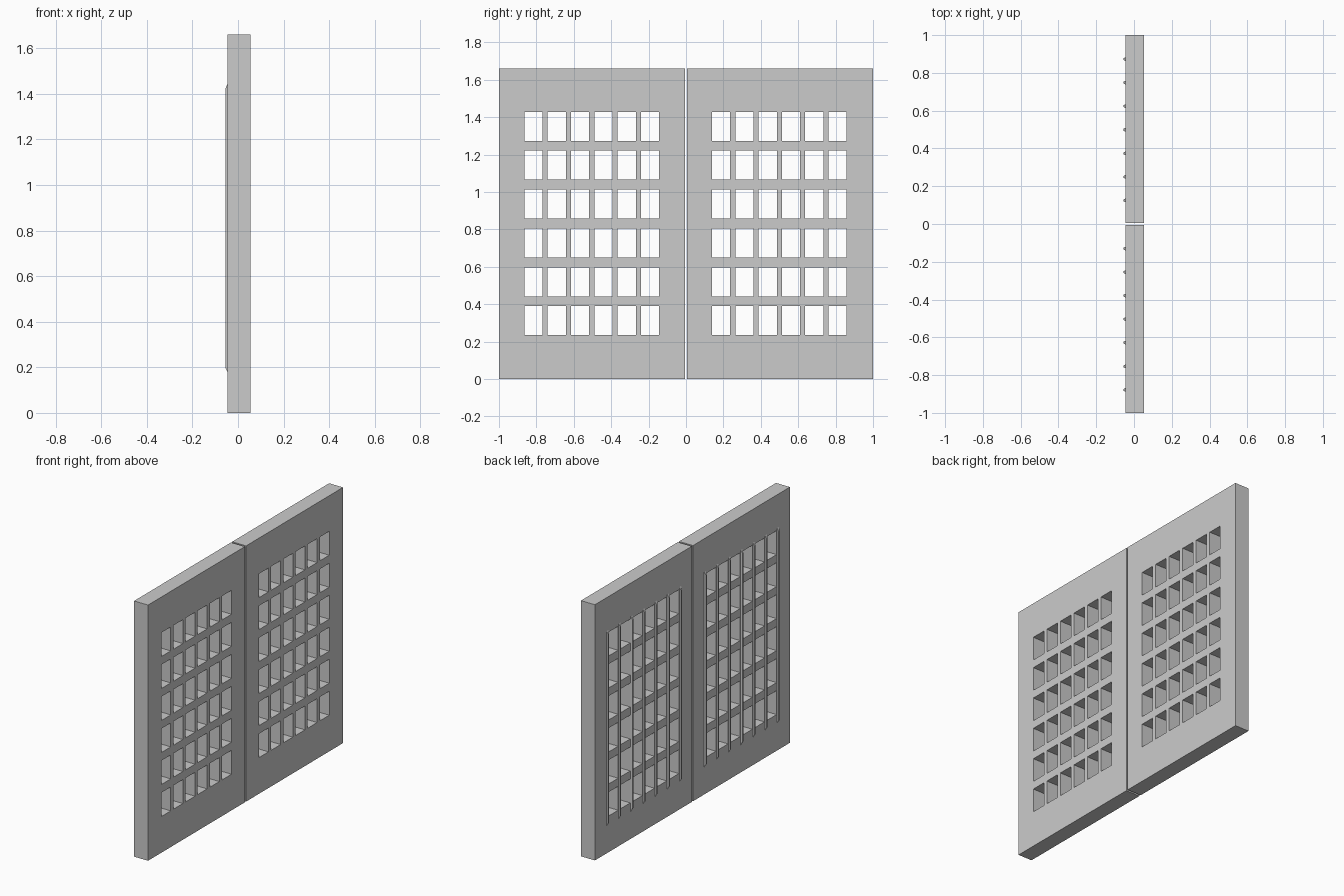
import bpy, bmesh
from mathutils import Vector

if "Cube" in bpy.data.objects:
    bpy.data.objects.remove(bpy.data.objects["Cube"])

X_BACK, X_FRONT = -0.046, 0.054
HEIGHT = 1.66
COLS, ROWS = 6, 6
HOLE_W, PITCH_Y = 0.097, 0.1246
HOLE_H, PITCH_Z = 0.155, 0.2077
HOLE_Z0 = 0.235


def finish(name, bm):
    bmesh.ops.recalc_face_normals(bm, faces=bm.faces)
    mesh = bpy.data.meshes.new(name)
    bm.to_mesh(mesh)
    bm.free()
    obj = bpy.data.objects.new(name, mesh)
    bpy.context.collection.objects.link(obj)
    return obj


def cuts(start, end, first, size, pitch, count):
    vals = [start]
    for i in range(count):
        vals += [first + i * pitch, first + i * pitch + size]
    return vals + [end]


# Door leaf: a flat grid with window cells left out, extruded to thickness
def door_leaf(name, y0, y1, hole_y0):
    ys = cuts(y0, y1, hole_y0, HOLE_W, PITCH_Y, COLS)
    zs = cuts(0, HEIGHT, HOLE_Z0, HOLE_H, PITCH_Z, ROWS)
    bm = bmesh.new()
    grid = [[bm.verts.new((X_BACK, y, z)) for z in zs] for y in ys]
    for i in range(len(ys) - 1):
        for j in range(len(zs) - 1):
            if i % 2 and j % 2:
                continue
            bm.faces.new((grid[i][j], grid[i + 1][j],
                          grid[i + 1][j + 1], grid[i][j + 1]))
    ext = bmesh.ops.extrude_face_region(bm, geom=bm.faces[:])
    moved = [g for g in ext["geom"] if isinstance(g, bmesh.types.BMVert)]
    bmesh.ops.translate(bm, verts=moved, vec=Vector((X_FRONT - X_BACK, 0, 0)))
    finish(name, bm)


# Thin raised strips with bevelled ends on the back of each lattice post
def back_strips(name, hole_y0):
    bm = bmesh.new()
    first = hole_y0 - (PITCH_Y - HOLE_W) / 2
    for i in range(COLS + 1):
        y = first + i * PITCH_Y
        rings = []
        for x, w, lo, hi in ((X_BACK + 0.001, 0.010, 0.176, 1.446),
                             (X_BACK - 0.009, 0.005, 0.198, 1.424)):
            rings.append([bm.verts.new((x, y + s * w, z)) for s, z in
                          ((-1, lo), (1, lo), (1, hi), (-1, hi))])
        a, b = rings
        bm.faces.new(a)
        bm.faces.new(b)
        for k in range(4):
            n = (k + 1) % 4
            bm.faces.new((a[k], a[n], b[n], b[k]))
    finish(name, bm)


for side, y0, y1, hole in (("left", -1.0, -0.006, -0.864),
                           ("right", 0.006, 1.0, 0.139)):
    door_leaf(side + "_door_leaf", y0, y1, hole)
    back_strips(side + "_back_strips", hole)
